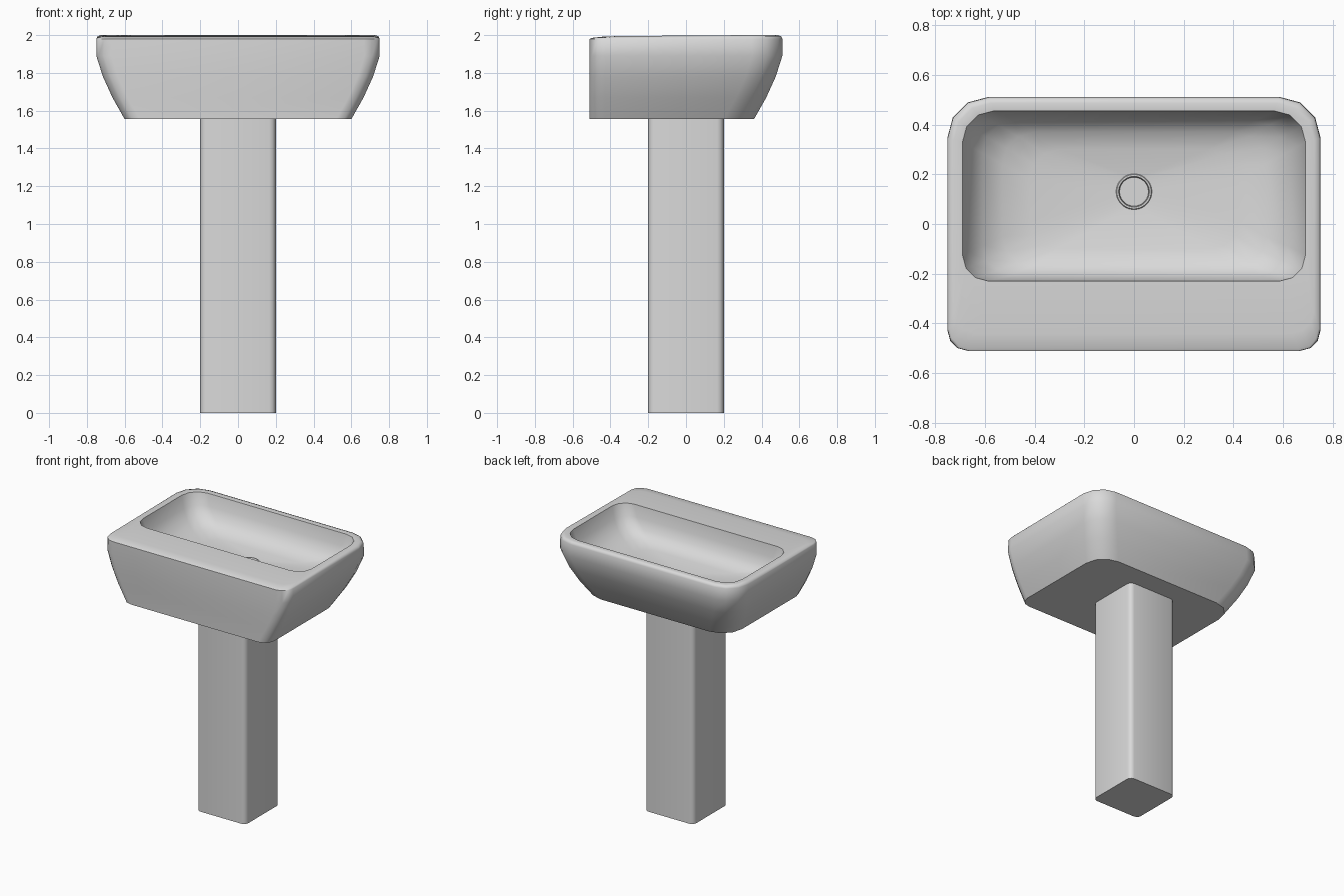
import bpy, bmesh, math

if "Cube" in bpy.data.objects:
    bpy.data.objects.remove(bpy.data.objects["Cube"])

ceramic = bpy.data.materials.new("white ceramic")
ceramic.diffuse_color = (0.7, 0.7, 0.7, 1)
ceramic.use_nodes = True
ceramic.node_tree.nodes["Principled BSDF"].inputs["Base Color"].default_value = ceramic.diffuse_color


def rounded_rect(xr, yf, yb, rf, rb, z, zf=None):
    """16-point outline, counter-clockwise from +x; zf = height at the front edge."""
    zf = z if zf is None else zf
    corners = [(xr - rb, yb - rb, rb), (-xr + rb, yb - rb, rb),
               (-xr + rf, yf + rf, rf), (xr - rf, yf + rf, rf)]
    pts = []
    for k, (cx, cy, r) in enumerate(corners):
        for i in range(4):
            a = math.radians(90 * k + 30 * i)
            y = cy + r * math.sin(a)
            t = min(1, max(0, (-0.2 - y) / (-0.2 - yf))) if yf < -0.2 else 0
            pts.append((cx + r * math.cos(a), y, z + (zf - z) * t))
    return pts


def circle(r, cy, z, n=16):
    return [(r * math.cos((j + .5) * 2 * math.pi / n),
             cy + r * math.sin((j + .5) * 2 * math.pi / n), z) for j in range(n)]


def loft(name, rings, angle=50):
    """Skin a stack of equal-count rings and cap both ends."""
    bm = bmesh.new()
    loops = [[bm.verts.new(p) for p in ring] for ring in rings]
    n = len(loops[0])
    for a, b in zip(loops, loops[1:]):
        for i in range(n):
            j = (i + 1) % n
            bm.faces.new((a[i], a[j], b[j], b[i]))
    bm.faces.new(loops[0][::-1])
    bm.faces.new(loops[-1])
    mesh = bpy.data.meshes.new(name)
    bm.to_mesh(mesh)
    bm.free()
    mesh.materials.append(ceramic)
    ob = bpy.data.objects.new(name, mesh)
    bpy.context.collection.objects.link(ob)
    bpy.ops.object.select_all(action='DESELECT')
    ob.select_set(True)
    bpy.context.view_layer.objects.active = ob
    bpy.ops.object.shade_smooth_by_angle(angle=math.radians(angle))
    return ob


# Pedestal: square column with rounded corners
loft("pedestal", [rounded_rect(.2, -.2, .2, .035, .035, z) for z in (0, 1.56)])

# Basin outside: flat vertical front, other sides curve in toward the bottom
rings = [rounded_rect(x, -.51, x - .24, .08, .16, z)
         for x, z in ((.60, 1.555), (.665, 1.67), (.715, 1.78), (.75, 1.89))]
# Rim: softly rounded, dipping slightly at the front
rings += [rounded_rect(.75, -.51, .51, .085, .165, 1.98),
          rounded_rect(.743, -.50, .503, .08, .16, 1.994, 1.985),
          rounded_rect(.725, -.44, .487, .09, .15, 2.0, 1.992),
          rounded_rect(.69, -.23, .455, .105, .125, 1.996)]
# Bowl inside, running down to the drain hole
rings += [rounded_rect(.665, -.222, .44, .11, .125, 1.91),
          rounded_rect(.61, -.205, .415, .12, .13, 1.84),
          rounded_rect(.53, -.17, .37, .12, .13, 1.795),
          rounded_rect(.42, -.10, .30, .11, .12, 1.772),
          circle(.06, .13, 1.757), circle(.058, .13, 1.735)]
loft("basin", rings)

# Drain: thin flange around a recessed plug
loft("drain", [circle(r, .13, z, 32) for r, z in
               ((.05, 1.74), (.072, 1.75), (.072, 1.763), (.069, 1.767),
                (.062, 1.767), (.059, 1.763), (.058, 1.748))], 35)
